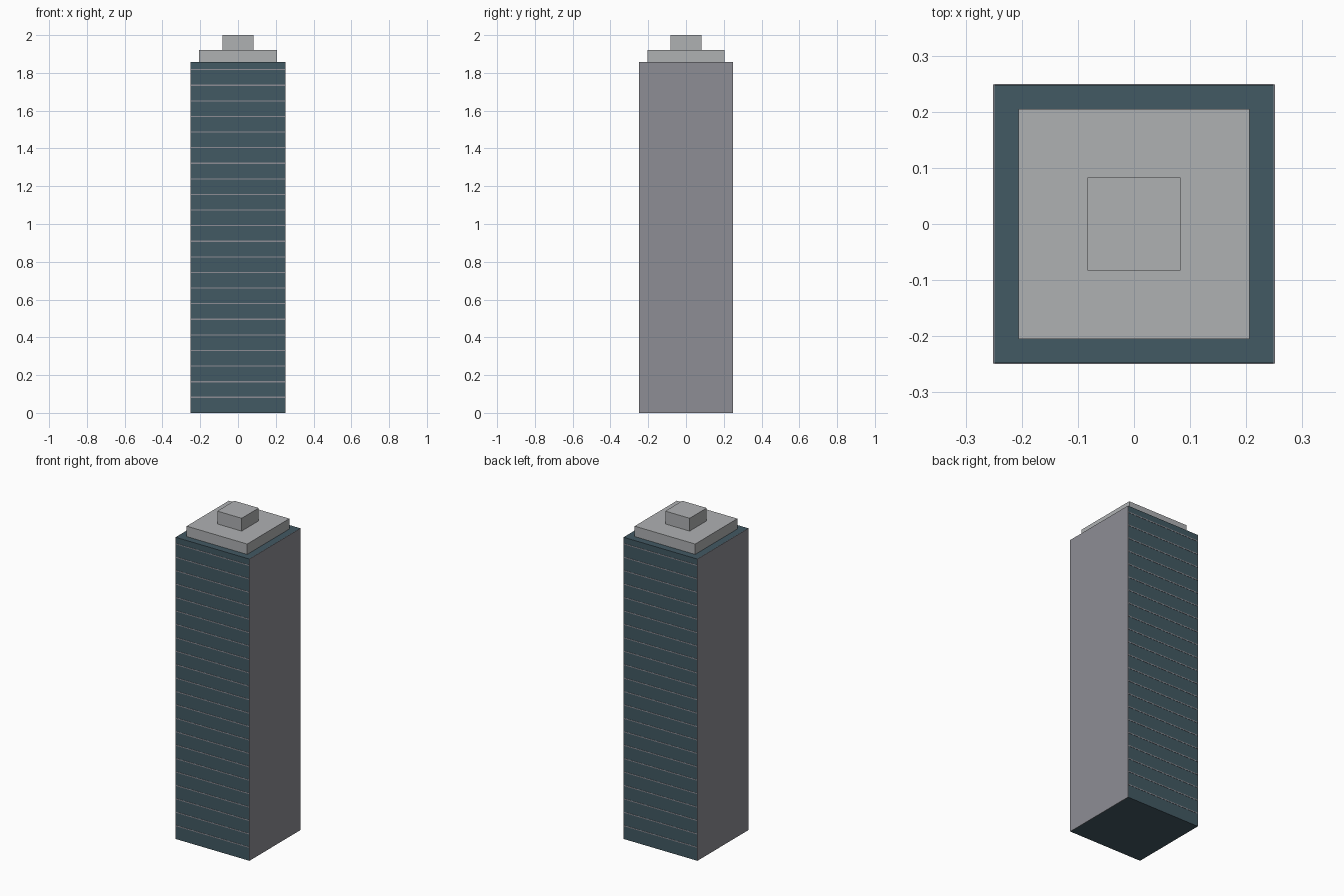
import bpy
import bmesh
from mathutils import Matrix, Vector

if "Cube" in bpy.data.objects:
    bpy.data.objects.remove(bpy.data.objects["Cube"])


def material(name, rgb):
    m = bpy.data.materials.new(name)
    m.diffuse_color = (*rgb, 1)
    m.use_nodes = True
    m.node_tree.nodes["Principled BSDF"].inputs["Base Color"].default_value = m.diffuse_color
    return m


glass = material("dark_glass", (0.055, 0.10, 0.125))
concrete = material("concrete", (0.27, 0.27, 0.30))
roof_grey = material("roof_grey", (0.43, 0.44, 0.45))


def boxes(name, specs, mat):
    """One object from boxes given as (half_x, half_y, z0, z1, centre_x, centre_y)."""
    bm = bmesh.new()
    for hx, hy, z0, z1, cx, cy in specs:
        loc = Matrix.Translation(Vector((cx, cy, (z0 + z1) / 2)))
        bmesh.ops.create_cube(bm, size=1, matrix=loc @ Matrix.Diagonal((2 * hx, 2 * hy, z1 - z0, 1)))
    me = bpy.data.meshes.new(name)
    bm.to_mesh(me)
    bm.free()
    me.materials.append(mat)
    ob = bpy.data.objects.new(name, me)
    bpy.context.collection.objects.link(ob)
    return ob


TOP = 1.857      # top of the main shaft
FLOOR = 0.0826   # storey height

# Glazed main shaft
boxes("tower_core", [(0.249, 0.248, 0, TOP, 0, 0)], glass)

# Solid end walls on left and right
boxes("side_walls", [(0.0015, 0.2485, 0, TOP, s * 0.2502, 0) for s in (-1, 1)], concrete)

# Thin floor bands on the front and back facades
boxes("floor_bands",
      [(0.249, 0.001, k * FLOOR - 0.003, k * FLOOR + 0.003, 0, s * 0.2484)
       for k in range(1, 23) for s in (-1, 1)], concrete)

# Stepped roof and plant room
boxes("roof_step", [(0.206, 0.205, TOP, 1.921, 0, 0)], roof_grey)
boxes("plant_room", [(0.083, 0.083, 1.921, 2.0, 0, 0)], roof_grey)
